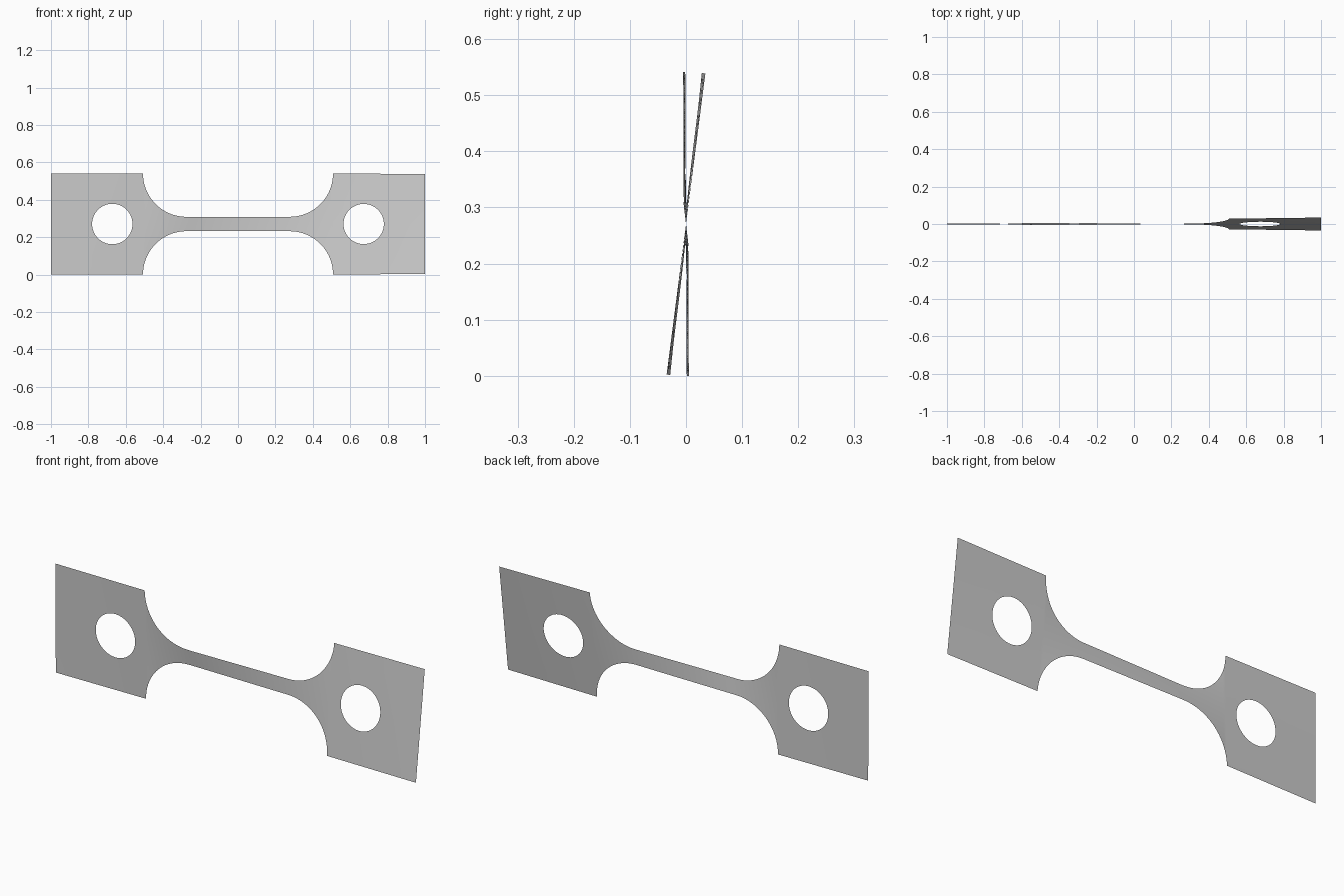
import bpy
import bmesh
from math import sin, cos, pi, sqrt

cube = bpy.data.objects.get("Cube")
if cube:
    bpy.data.objects.remove(cube, do_unlink=True)

HALF = 0.2705                      # half height of the grip plates
NECK = 0.0385                      # half height of the narrow neck
FILLET = HALF - NECK
NECK_END = 0.276
HOLE_X, HOLE_R = 0.672, 0.108
ROWS = 8
TWIST = [(-1, -0.005), (-0.5, -0.02), (-0.25, -0.12), (0.5, 0.104), (1, 0.128)]


def outer(x):
    """Half height of the outline."""
    d = min(max(abs(x) - NECK_END, 0), FILLET)
    return HALF - sqrt(FILLET ** 2 - d ** 2)


def inner(x):
    """Half height of the round hole."""
    d = HOLE_R ** 2 - (abs(x) - HOLE_X) ** 2
    return sqrt(d) if d > 1e-7 else 0


def twist(x):
    """Twist angle about the long axis."""
    for (x0, a0), (x1, a1) in zip(TWIST, TWIST[1:]):
        if x <= x1:
            return a0 + (a1 - a0) * (x - x0) / (x1 - x0)
    return TWIST[-1][1]


# Stations along the length: neck, fillet, hole, outer end
half = [NECK_END * i / 12 for i in range(1, 12)]
half += [NECK_END + FILLET * sin(pi / 2 * i / 20) for i in range(21)]
half += [HOLE_X - HOLE_R * cos(pi * i / 32) for i in range(33)]
half += [0.85, 0.92, 1]
stations = [-x for x in reversed(half)] + [0] + half

# Twisted sheet, built as a lower and an upper strip joined on the centre line
bm = bmesh.new()
for side in (-1, 1):
    columns = []
    for x in stations:
        ends = sorted((side * inner(x), side * outer(x)))
        angle = twist(x)
        column = []
        for j in range(ROWS + 1):
            z = ends[0] + (ends[1] - ends[0]) * j / ROWS
            column.append(bm.verts.new((x, z * sin(angle), HALF + z * cos(angle))))
        columns.append(column)
    for a, b in zip(columns, columns[1:]):
        for j in range(ROWS):
            bm.faces.new((a[j], b[j], b[j + 1], a[j + 1]))
bmesh.ops.remove_doubles(bm, verts=bm.verts, dist=1e-5)
for face in bm.faces:
    face.smooth = True

mesh = bpy.data.meshes.new("tensile_strip")
bm.to_mesh(mesh)
bm.free()
strip = bpy.data.objects.new("tensile_strip", mesh)
bpy.context.collection.objects.link(strip)

# Plain grey metal
grey = bpy.data.materials.new("plain_grey")
grey.use_nodes = True
grey.diffuse_color = (0.6, 0.6, 0.6, 1)
grey.node_tree.nodes["Principled BSDF"].inputs["Base Color"].default_value = (0.6, 0.6, 0.6, 1)
mesh.materials.append(grey)
